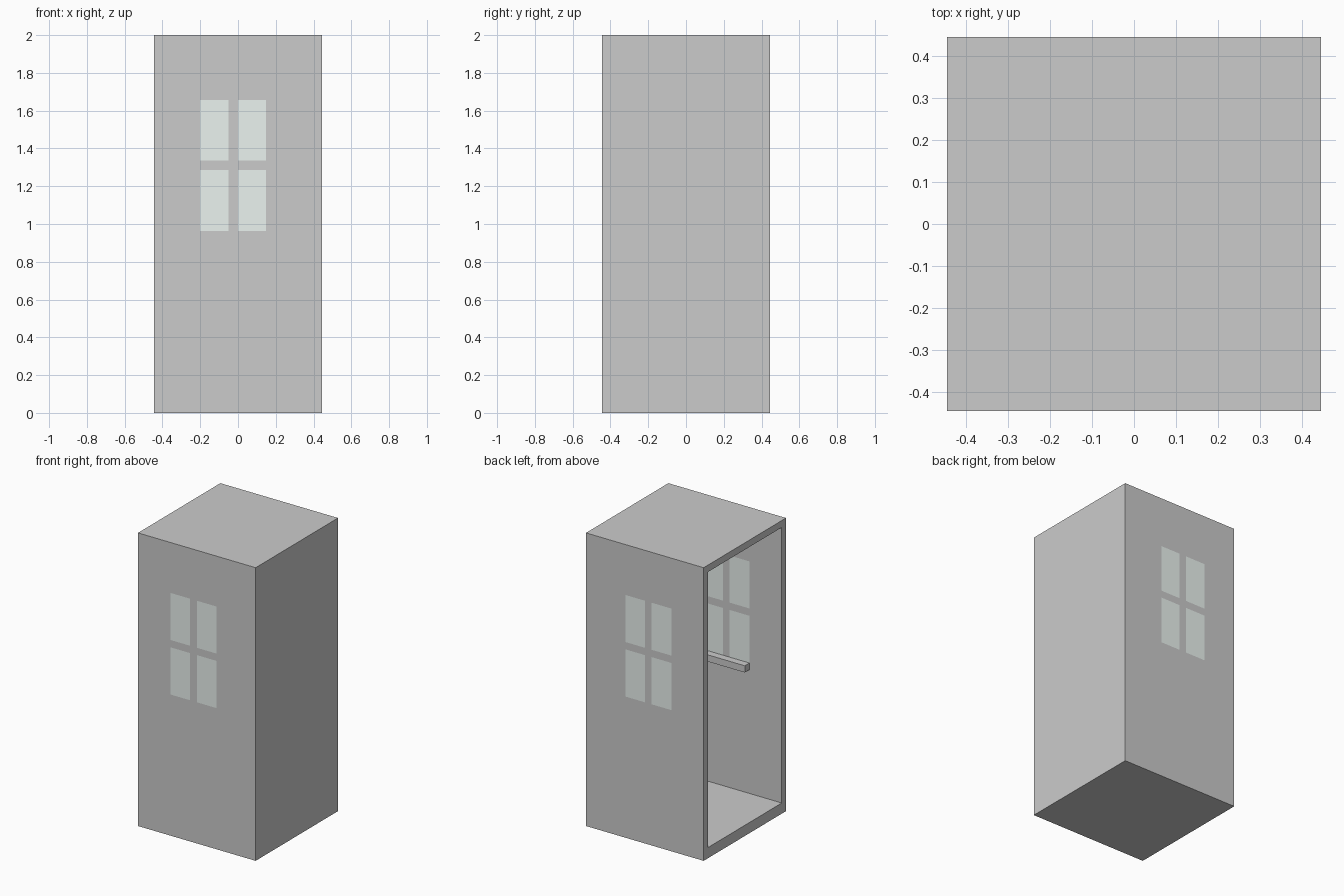
import bpy, bmesh
from mathutils import Vector, Matrix

if "Cube" in bpy.data.objects:
    bpy.data.objects.remove(bpy.data.objects["Cube"])

HALF, INNER = 0.444, 0.398           # outer and inner half widths
FLOOR, CEILING, TOP = 0.073, 1.953, 2.0
PANE_X = [(-0.2, -0.05), (0.0, 0.147)]
PANE_Z = [(0.963, 1.285), (1.335, 1.656)]


def add_box(bm, lo, hi):
    lo, hi = Vector(lo), Vector(hi)
    matrix = Matrix.Translation((lo + hi) / 2) @ Matrix.Diagonal((*(hi - lo), 1))
    return bmesh.ops.create_cube(bm, size=1, matrix=matrix)["verts"]


def finish(bm, name):
    mesh = bpy.data.meshes.new(name)
    bm.to_mesh(mesh)
    bm.free()
    obj = bpy.data.objects.new(name, mesh)
    bpy.context.collection.objects.link(obj)
    return obj


def in_pane(c):
    return (abs(c.y) > INNER - 0.001
            and any(a < c.x < b for a, b in PANE_X)
            and any(a < c.z < b for a, b in PANE_Z))


# Booth shell: outer box and inner cavity, joined by a rim around the open left side
bm = bmesh.new()
add_box(bm, (-HALF, -HALF, 0), (HALF, HALF, TOP))
add_box(bm, (-HALF, -INNER, FLOOR), (INNER, INNER, CEILING))
left = [f for f in bm.faces if all(abs(v.co.x + HALF) < 1e-4 for v in f.verts)]
left.sort(key=lambda f: -f.calc_area())
outer, inner = (list(f.verts) for f in left)
bmesh.ops.delete(bm, geom=left, context='FACES_ONLY')
partner = {v: min(inner, key=lambda w: (w.co - v.co).length) for v in outer}
for a, b in zip(outer, outer[1:] + outer[:1]):
    bm.faces.new((a, b, partner[b], partner[a]))
bmesh.ops.recalc_face_normals(bm, faces=bm.faces[:])

# Window panes: cut the walls along the pane edges and mark the glass
cuts = [((x, 0, 0), (1, 0, 0)) for span in PANE_X for x in span]
cuts += [((0, 0, z), (0, 0, 1)) for span in PANE_Z for z in span]
for point, normal in cuts:
    bmesh.ops.bisect_plane(bm, geom=bm.verts[:] + bm.edges[:] + bm.faces[:],
                           plane_co=point, plane_no=normal)
for f in bm.faces:
    f.material_index = int(in_pane(f.calc_center_median()))

shell = finish(bm, "booth_shell")
for name, colour in (("wall", (0.8, 0.8, 0.8, 1)), ("glass", (0.83, 0.9, 0.87, 1))):
    mat = bpy.data.materials.new(name)
    mat.diffuse_color = colour
    mat.use_nodes = True
    mat.node_tree.nodes["Principled BSDF"].inputs["Base Color"].default_value = mat.diffuse_color
    shell.data.materials.append(mat)

# Inside window sills, one under each window
for side, name in ((-1, "front_sill"), (1, "back_sill")):
    bm = bmesh.new()
    ys = sorted((side * INNER, side * (INNER - 0.05)))
    add_box(bm, (-0.2, ys[0], 0.917), (0.147, ys[1], 0.963))
    finish(bm, name)
